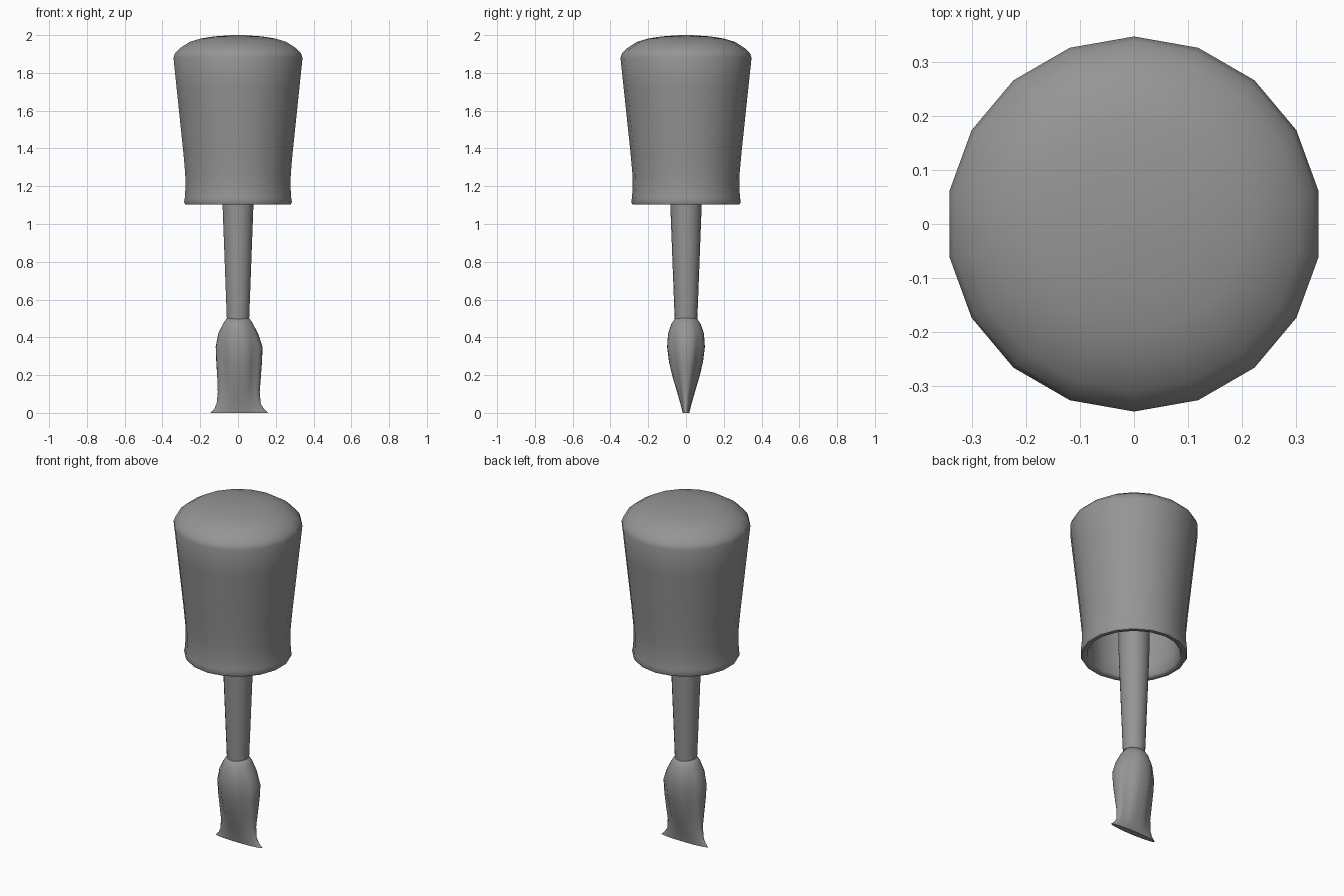
import bpy
import bmesh
import math

old = bpy.data.objects.get("Cube")
if old:
    bpy.data.objects.remove(old, do_unlink=True)

grey = bpy.data.materials.new("mid grey")
grey.use_nodes = True
GREY = (0.3, 0.3, 0.3, 1)
grey.diffuse_color = GREY
grey.node_tree.nodes["Principled BSDF"].inputs["Base Color"].default_value = GREY


def loft(name, rings, sharp=50):
    """Skin a stack of equal rings and close both ends."""
    bm = bmesh.new()
    loops = [[bm.verts.new(p) for p in ring] for ring in rings]
    n = len(loops[0])
    for a, b in zip(loops, loops[1:]):
        for i in range(n):
            j = (i + 1) % n
            bm.faces.new((a[i], a[j], b[j], b[i]))
    bm.faces.new(loops[0])
    bm.faces.new(loops[-1])
    bmesh.ops.recalc_face_normals(bm, faces=bm.faces[:])
    mesh = bpy.data.meshes.new(name)
    bm.to_mesh(mesh)
    bm.free()
    mesh.materials.append(grey)
    obj = bpy.data.objects.new(name, mesh)
    bpy.context.collection.objects.link(obj)
    bpy.ops.object.select_all(action='DESELECT')
    obj.select_set(True)
    bpy.context.view_layer.objects.active = obj
    bpy.ops.object.shade_smooth_by_angle(angle=math.radians(sharp))
    return obj


def angles(n):
    return [math.pi / 2 + math.tau * i / n for i in range(n)]


def lathe(name, profile, n=18, sharp=50):
    return loft(name, [[(r * math.cos(a), r * math.sin(a), z) for a in angles(n)]
                       for r, z in profile], sharp)


# Hollow cap: crown, flared wall, rounded lip, then the inside wall
lathe("cap", [
    (0.03, 2.0), (0.13, 1.993), (0.2, 1.982), (0.26, 1.964), (0.31, 1.932),
    (0.338, 1.905), (0.347, 1.88), (0.33, 1.72), (0.312, 1.55), (0.294, 1.38),
    (0.284, 1.27), (0.282, 1.2), (0.286, 1.14), (0.29, 1.115), (0.284, 1.104),
    (0.262, 1.104), (0.25, 1.115), (0.245, 1.2), (0.255, 1.4), (0.29, 1.8)])

# Tapered stem
lathe("stem", [(0.06, 0.495), (0.083, 1.1), (0.09, 1.82)])

# Bristles: round at the stem, swelling, then pinched flat into a flared tip
# z, left edge, right edge, half depth, fold strength
sections = [
    (0.505, -0.058, 0.058, 0.055, 0), (0.47, -0.08, 0.08, 0.078, 0.02),
    (0.42, -0.104, 0.106, 0.095, 0.06), (0.35, -0.118, 0.13, 0.1, 0.12),
    (0.27, -0.115, 0.127, 0.09, 0.16), (0.19, -0.11, 0.121, 0.071, 0.18),
    (0.11, -0.107, 0.115, 0.047, 0.18), (0.05, -0.113, 0.12, 0.03, 0.1),
    (0.02, -0.126, 0.138, 0.022, 0.05), (0.0, -0.145, 0.16, 0.018, 0)]
rings = []
for z, x0, x1, depth, fold in sections:
    ring = []
    for a in angles(32):
        c, s = math.cos(a), math.sin(a)
        # Shallow lengthwise folds near both narrow edges
        dent = 1 - fold * max(0, math.cos(4 * a + math.pi)) ** 2
        ring.append(((x0 + x1) / 2 + (x1 - x0) / 2 * c * (1 - (1 - dent) * 0.4),
                     depth * s * dent, z))
    rings.append(ring)
loft("bristles", rings, 60)
